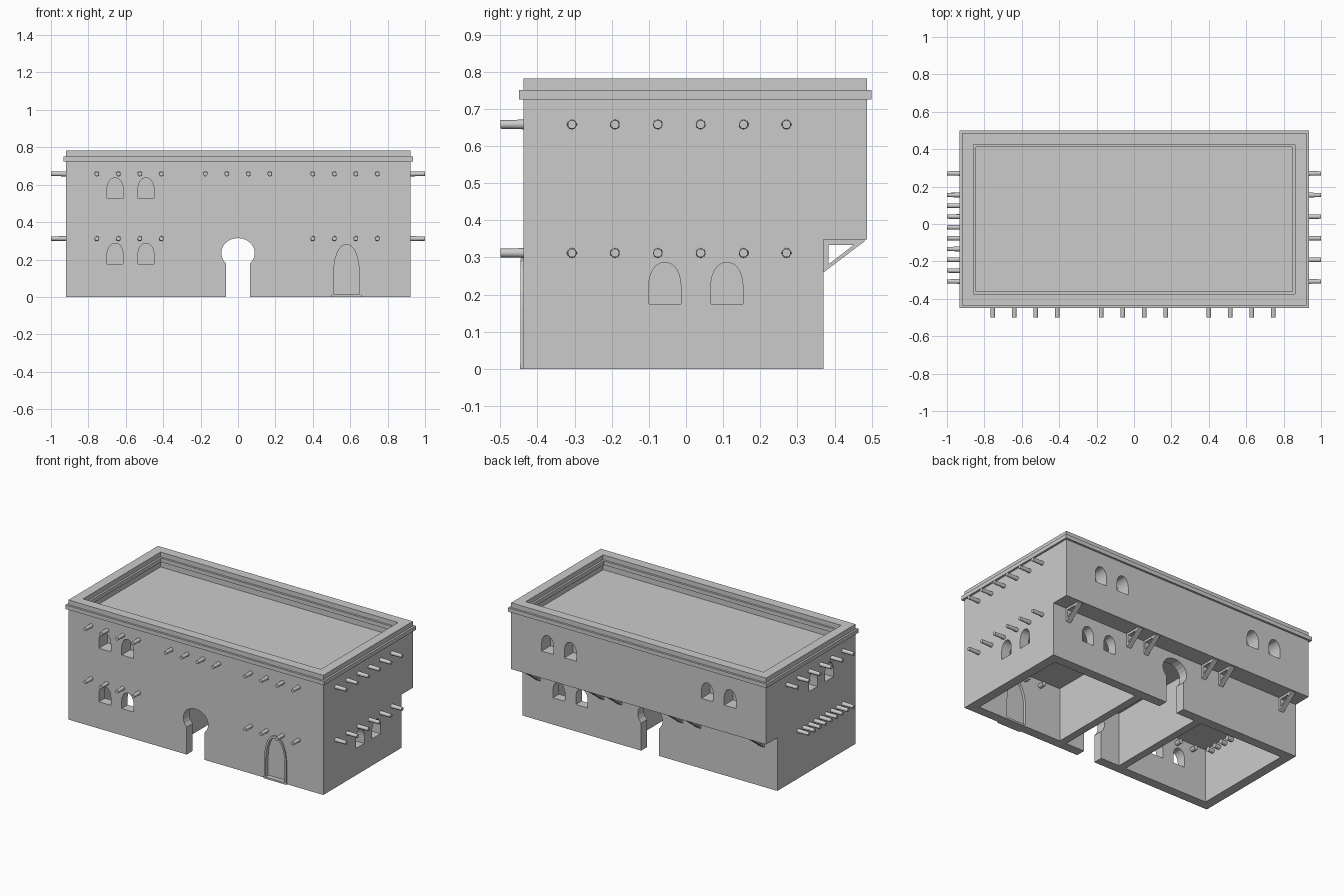
import bpy, bmesh, math
from mathutils import Vector

if "Cube" in bpy.data.objects:
    bpy.data.objects.remove(bpy.data.objects["Cube"])

plaster = bpy.data.materials.new("pale_plaster")
plaster.diffuse_color = (0.6, 0.6, 0.6, 1)
plaster.use_nodes = True
plaster.node_tree.nodes["Principled BSDF"].inputs["Base Color"].default_value = plaster.diffuse_color

X0, X1 = -0.92, 0.923      # outer walls
Y0, Y1, YB = -0.437, 0.487, 0.37   # front, upper back, lower back
T = 0.062                  # wall thickness


def finish(name, bm):
    bmesh.ops.recalc_face_normals(bm, faces=bm.faces)
    me = bpy.data.meshes.new(name)
    bm.to_mesh(me)
    bm.free()
    me.materials.append(plaster)
    ob = bpy.data.objects.new(name, me)
    bpy.context.collection.objects.link(ob)
    return ob


def prism(name, pts, axis, a, b):
    """Extrude a 2D outline along x (points are y,z) or along y (points are x,z)."""
    place = (lambda p, d: (d, p[0], p[1])) if axis == 'x' else (lambda p, d: (p[0], d, p[1]))
    bm = bmesh.new()
    lo = [bm.verts.new(place(p, a)) for p in pts]
    hi = [bm.verts.new(place(p, b)) for p in pts]
    bm.faces.new(lo)
    bm.faces.new(hi)
    n = len(pts)
    for i in range(n):
        j = (i + 1) % n
        bm.faces.new((lo[i], lo[j], hi[j], hi[i]))
    return finish(name, bm)


def box(name, x0, x1, y0, y1, z0, z1):
    return prism(name, [(x0, z0), (x1, z0), (x1, z1), (x0, z1)], 'y', y0, y1)


def cut(target, cutter):
    mod = target.modifiers.new("cut", 'BOOLEAN')
    mod.operation = 'DIFFERENCE'
    mod.solver = 'EXACT'
    mod.object = cutter
    bpy.context.view_layer.objects.active = target
    bpy.ops.object.modifier_apply(modifier=mod.name)
    bpy.data.objects.remove(cutter)


def pointed(c, w, z0, spring, top, n=6):
    """Pointed arch outline centred on c with half width w."""
    side = []
    for i in range(n):
        t = i / n
        side.append((w * math.cos(t * math.pi / 2) ** 0.8, spring + (top - spring) * math.sin(t * math.pi / 2) * (0.88 + 0.12 * t)))
    right = [(c + u, z) for u, z in side]
    left = [(c - u, z) for u, z in reversed(side)]
    return [(c - w, z0), (c + w, z0)] + right + [(c, top)] + left


def keyhole():
    """Horseshoe arch on a narrower straight passage."""
    a0 = -math.acos(0.065 / 0.09)
    arc = []
    for i in range(17):
        a = a0 + (math.pi - 2 * a0) * i / 16
        arc.append((0.09 * math.cos(a), 0.235 + 0.08 * math.sin(a)))
    return [(-0.065, -0.1), (0.065, -0.1)] + arc


# main body with overhanging upper storey at the back
body = prism("building_walls", [(Y0, 0), (YB, 0), (YB, 0.348), (Y1, 0.348), (Y1, 0.782), (Y0, 0.782)], 'x', X0, X1)

# ground floor rooms, open below, and the roof terrace
for a, b in ((X0 + T, -0.25), (-0.2, 0.2), (0.25, X1 - T)):
    cut(body, box("room_cutter", a, b, Y0 + T, YB - T, -0.2, 0.35))
cut(body, box("roof_cutter", X0 + T, X1 - T, Y0 + T, Y1 - T, 0.685, 1))

# passage through front and back walls
cut(body, prism("passage_cutter", keyhole(), 'y', Y0 - 0.1, Y0 + T + 0.03))
cut(body, prism("passage_cutter", keyhole(), 'y', YB - T - 0.03, YB + 0.1))

# windows: (axis, centre, sill height, start, end)
low, high, depth = 0.175, 0.525, 0.09
windows = []
for c in (-0.657, -0.492):
    for z in (low, high):
        windows.append(('y', c, z, Y0 - 0.05, Y0 + depth))
for c in (0.66, 0.495):
    windows.append(('y', c, low, YB - depth, YB + 0.05))
    windows.append(('y', c, high, Y1 - depth, Y1 + 0.05))
    windows.append(('y', -c, high, Y1 - depth, Y1 + 0.05))
for c in (-0.057, 0.11):
    windows.append(('x', c, low, X1 - depth, X1 + 0.05))
for c in (0.0, -0.165):
    windows.append(('x', c, high, X0 - 0.05, X0 + depth))
for axis, c, z, a, b in windows:
    cut(body, prism("window_cutter", pointed(c, 0.043, z, z + 0.05, z + 0.112), axis, a, b))

# door opening, leaf, frame and sill
DX = 0.58
cut(body, prism("door_cutter", pointed(DX, 0.07, 0.012, 0.13, 0.285), 'y', Y0 - 0.1, Y0 + T + 0.03))
prism("door_leaf", pointed(DX, 0.071, 0.011, 0.13, 0.286), 'y', Y0 + 0.02, Y0 + 0.045)
frame = prism("door_frame", pointed(DX, 0.08, 0.0, 0.13, 0.297), 'y', Y0 - 0.008, Y0 + 0.01)
cut(frame, prism("frame_cutter", pointed(DX, 0.068, 0.012, 0.13, 0.282), 'y', Y0 - 0.1, Y0 + 0.1))
box("door_sill", DX - 0.082, DX + 0.082, Y0 - 0.01, Y0 + 0.03, 0, 0.012)

# cornice ring around the parapet, stepping out on both faces
E = 0.013
cornice = box("cornice", X0 - E, X1 + E, Y0 - E, Y1 + E, 0.725, 0.751)
cut(cornice, box("cornice_cutter", X0 + T + E, X1 - T - E, Y0 + T + E, Y1 - T - E, 0.6, 1))


def beam(name, base, tip):
    base, tip = Vector(base), Vector(tip)
    d = tip - base
    bm = bmesh.new()
    bmesh.ops.create_cone(bm, cap_ends=True, segments=14, radius1=0.0155, radius2=0.0115, depth=d.length)
    ob = finish(name, bm)
    ob.location = (base + tip) / 2
    ob.rotation_euler = d.to_track_quat('Z', 'Y').to_euler()
    ob.select_set(True)
    bpy.context.view_layer.objects.active = ob
    bpy.ops.object.shade_smooth_by_angle(angle=math.radians(40))
    ob.select_set(False)


# projecting roof and floor beams
HI, LO, IN = 0.658, 0.312, 0.1
for start in (-0.755, -0.175, 0.4):
    for i in range(4):
        x = start + 0.115 * i
        beam("front_roof_beam", (x, Y0 + IN, HI), (x, -0.5, HI))
        if start != -0.175:
            beam("front_floor_beam", (x, Y0 + IN, LO), (x, -0.5, LO))
for i in range(6):
    y = -0.307 + 0.1155 * i
    beam("right_roof_beam", (X1 - IN, y, HI), (1, y, HI))
    beam("left_roof_beam", (X0 + IN, y, HI), (-1, y, HI))
    beam("right_floor_beam", (X1 - IN, y, LO), (1, y, LO))
for i in range(9):
    y = -0.307 + 0.0578 * i
    beam("left_floor_beam", (X0 + IN, y, LO), (-1, y, LO))

# triangular brackets under the overhang
for x in (-0.81, -0.35, -0.22, 0.22, 0.35, 0.81):
    br = prism("bracket", [(YB - 0.002, 0.258), (0.48, 0.343), (0.48, 0.349), (YB - 0.002, 0.349)], 'x', x - 0.016, x + 0.016)
    cut(br, prism("bracket_cutter", [(0.383, 0.281), (0.452, 0.334), (0.383, 0.334)], 'x', x - 0.1, x + 0.1))
